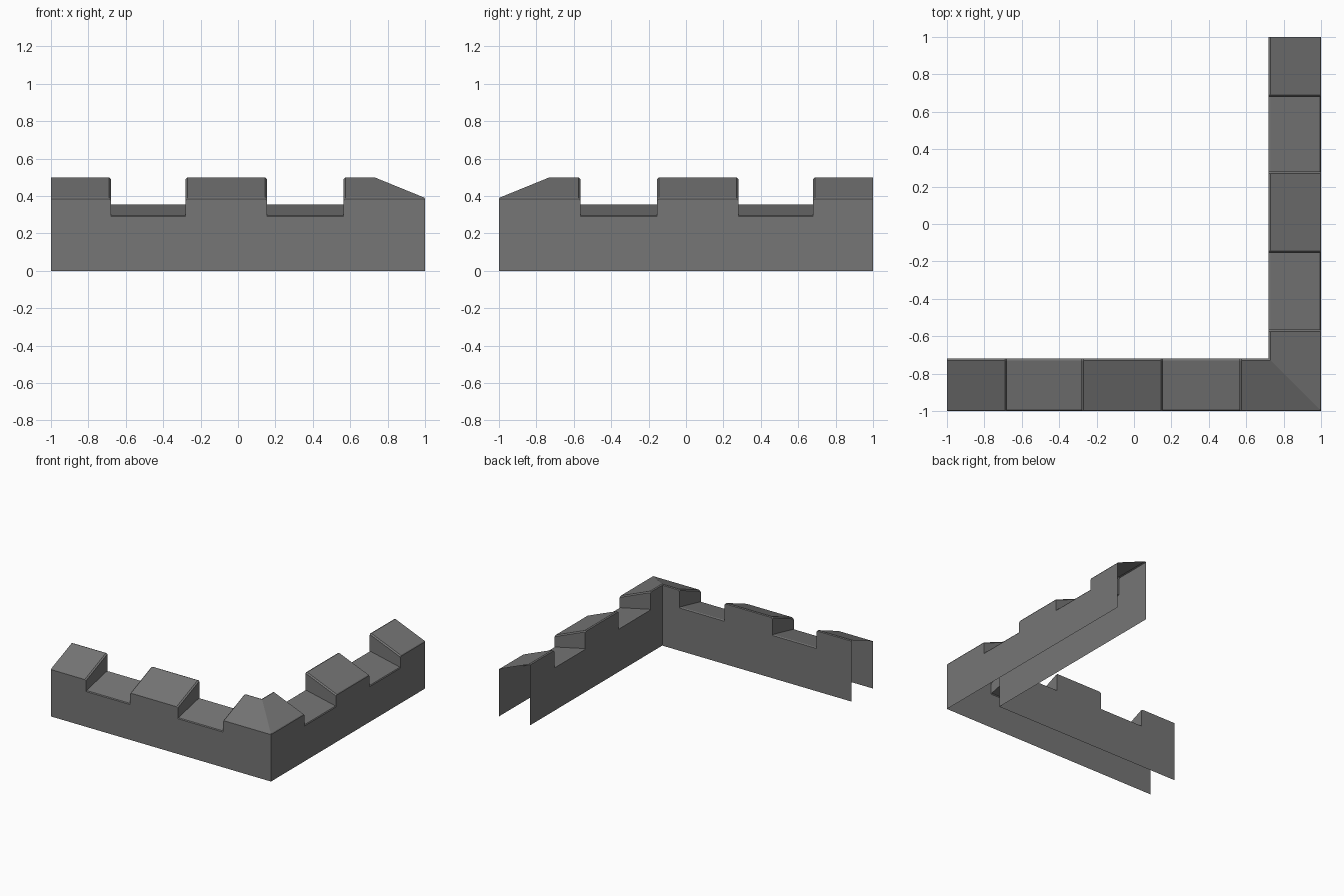
import bpy, bmesh

if "Cube" in bpy.data.objects:
    bpy.data.objects.remove(bpy.data.objects["Cube"])

W, C = 0.28, 0.01              # wall thickness, small chamfer
HIGH = (0.39, 0.50)            # merlon height: outer edge, inner edge
LOW = (0.295, 0.355)           # gap height: outer edge, inner edge
GAPS = [(-0.68, -0.28), (0.155, 0.565)]


def section(x, levels, drop=0.0, corner=False):
    """Open cross-section of the wall: outer foot, over the sloped top, inner foot."""
    zo, zi = levels[0] - drop, levels[1] - drop
    prof = [(0, 0), (0, zo - C * 0.5), (C * 0.5, zo + C * 0.2),
            (W - C, zi), (W, zi - C * 0.4), (W, 0)]
    return [((1 - d) if corner else x, -1 + d, z) for d, z in prof]


# Stations along one arm, ending in the mitred corner
stations = [section(-1, HIGH)]
for a, b in GAPS:
    stations += [section(a - C, HIGH), section(a, HIGH, C), section(a, LOW),
                 section(b, LOW), section(b, HIGH, C), section(b + C, HIGH)]
stations.append(section(1, HIGH, corner=True))

bm = bmesh.new()
# Both arms: the second is the first mirrored across the corner diagonal
for mirrored in (False, True):
    rows = [[bm.verts.new((-y, -x, z) if mirrored else (x, y, z)) for x, y, z in s]
            for s in stations]
    for r, s in zip(rows, rows[1:]):
        for i in range(len(r) - 1):
            quad = [r[i], s[i], s[i + 1], r[i + 1]]
            bm.faces.new(quad[::-1] if mirrored else quad)
bmesh.ops.remove_doubles(bm, verts=bm.verts, dist=0.0005)
bmesh.ops.dissolve_degenerate(bm, edges=bm.edges, dist=0.0005)

# Drop zero-area slivers left in the flat walls at each step
bad = [f for f in bm.faces if f.calc_area() < 1e-7]
bmesh.ops.delete(bm, geom=bad, context='FACES_ONLY')

me = bpy.data.meshes.new("battlement_corner")
bm.to_mesh(me)
bm.free()
obj = bpy.data.objects.new("battlement_corner", me)
bpy.context.collection.objects.link(obj)

mat = bpy.data.materials.new("stone grey")
mat.diffuse_color = (0.18, 0.18, 0.18, 1)
mat.use_nodes = True
mat.node_tree.nodes["Principled BSDF"].inputs["Base Color"].default_value = mat.diffuse_color
me.materials.append(mat)
